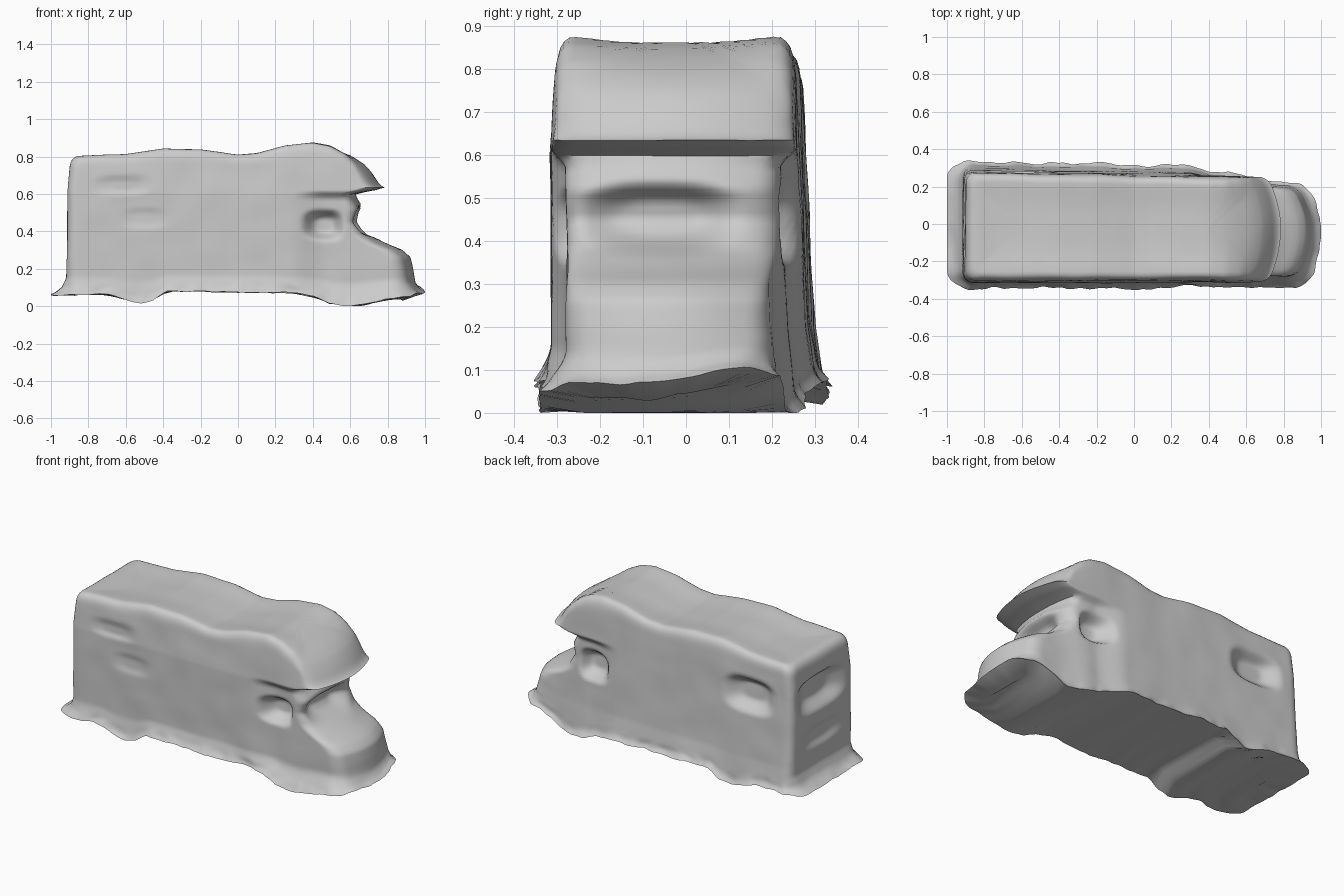
import bpy, bmesh, math
from mathutils import Vector, noise

if "Cube" in bpy.data.objects:
    bpy.data.objects.remove(bpy.data.objects["Cube"])


def lerp(table, x):
    # piecewise linear lookup in [(key, value), ...]
    if x <= table[0][0]:
        return table[0][1]
    for (a, va), (b, vb) in zip(table, table[1:]):
        if x <= b:
            return va + (vb - va) * (x - a) / (b - a)
    return table[-1][1]


def smooth(t):
    t = max(0.0, min(1.0, t))
    return t * t * (3 - 2 * t)


# outline limits by height
X_BACK = [(.06, -1.0), (.075, -.965), (.1, -.94), (.15, -.917), (.4, -.912), (.62, -.91), (.84, -.895)]
X_FRONT = [(.06, 1.0), (.09, .975), (.13, .95), (.2, .937), (.26, .922), (.30, .88), (.34, .785), (.38, .71),
           (.45, .66), (.52, .675), (.57, .64), (.598, .63), (.61, .68), (.622, .74), (.637, .785),
           (.70, .765), (.84, .72)]
Y_RIGHT = [(.06, -.34), (.08, -.328), (.15, -.312), (.6, -.314), (.84, -.298)]
Y_LEFT = [(.06, .335), (.08, .318), (.2, .302), (.5, .287), (.7, .28), (.84, .272)]
CORNER = [(.06, .11), (.15, .06), (.25, .05), (.84, .05)]
# lower edge and roof line by length
Z_LOW = [(-1, .06), (-.7, .065), (-.62, .04), (-.53, .02), (-.46, .03), (-.38, .08), (.3, .07),
         (.4, .05), (.5, .015), (.65, 0), (.97, .05), (1, .07)]
Z_ROOF = [(-.92, .79), (-.85, .805), (-.6, .815), (-.4, .845), (-.2, .84), (0, .812), (.1, .82),
          (.25, .86), (.4, .877), (.5, .86), (.6, .815), (.67, .765), (.72, .715), (.79, .645)]
# window hollows: side, centre along, centre height, half sizes, depth
DENTS = [("right", .47, .435, .13, .085, .07), ("left", .47, .44, .13, .095, .07),
         ("left", -.62, .57, .18, .11, .06), ("right", -.62, .65, .17, .06, .012),
         ("right", -.5, .47, .14, .06, .008),
         ("back", 0, .58, .25, .12, .06), ("back", 0, .32, .22, .07, .018),
         ("front", -.06, .455, .20, .09, .07)]
N_LONG, N_SHORT = 84, 26


def outline(x0, x1, y0, y1, r):
    # rounded rectangle sampled evenly along its sides
    pts = []
    for i in range(N_LONG):
        pts.append((x0 + (x1 - x0) * i / N_LONG, y0, "right"))
    for i in range(N_SHORT):
        pts.append((x1, y0 + (y1 - y0) * i / N_SHORT, "front"))
    for i in range(N_LONG):
        pts.append((x1 + (x0 - x1) * i / N_LONG, y1, "left"))
    for i in range(N_SHORT):
        pts.append((x0, y1 + (y0 - y1) * i / N_SHORT, "back"))
    out = []
    for x, y, side in pts:
        p = Vector((x, y))
        q = Vector((max(x0 + r, min(x1 - r, x)), max(y0 + r, min(y1 - r, y))))
        if (p - q).length > 1e-6:
            p = q + (p - q).normalized() * r
        out.append((p.x, p.y, side))
    return out


def ring(z, inset=0.0):
    y0, y1 = lerp(Y_RIGHT, z), lerp(Y_LEFT, z)
    x0, x1 = lerp(X_BACK, z) + inset, lerp(X_FRONT, z) - inset
    pts = []
    for x, y, side in outline(x0, x1, y0 + inset, y1 - inset, max(.004, lerp(CORNER, z) - inset * .3)):
        # left wall closes in toward the front, cab is narrower than the cabin
        cab = smooth((x - .28) / .2) * smooth((.62 - z) / .05)
        f = (y - y0) / (y1 - y0)
        y -= f * (.018 * (x + .9) + .04 * cab + .035 * cab * smooth((x - .5) / .4))
        y += (1 - f) * .035 * cab * smooth((z - .06) / .1)
        # bowed nose
        s = (f - .5) * 2
        bow = smooth((x - .4) / .4) * .07 * s * s
        # hollows
        w = Vector((0, 0))
        for sd, c, h, ra, rh, depth in DENTS:
            if sd == side:
                a = x if side in ("left", "right") else y
                d = (abs((a - c) / ra) ** 3 + abs((z - h) / rh) ** 3) ** (1 / 3)
                k = depth * smooth((1.05 - d) * 1.5)
                w += {"right": Vector((0, k)), "left": Vector((0, -k)),
                      "back": Vector((k, 0)), "front": Vector((-k, 0))}[sd]
        # lower edge and roof line
        if z > .635:
            zz = .635 + (z - .635) / .205 * (lerp(Z_ROOF, x) - .635)
            zz -= .014 * smooth(inset / .2)
        else:
            low = lerp(Z_LOW, x) + .04 * smooth((x - .75) / .15) * smooth(f * 2 - .8)
            zz = z + (low - .06) * (1 - smooth((z - .06) / .2))
        p = Vector((x - bow + w.x, y + w.y, zz))
        # uneven surface, rougher on the skirt
        skirt = smooth((.13 - z) / .07)
        n = noise.noise_vector(p * 6) * (.005 + .012 * skirt)
        n += noise.noise_vector(p * 17) * .012 * skirt
        p += Vector((n.x * .6, n.y, n.z * .5))
        p.x = max(-1, min(1, p.x))
        p.z = max(0, p.z)
        pts.append(p)
    return pts


bm = bmesh.new()
levels = [(.06, .12), (.06, 0)]
levels += [(.06 + .0135 * i, 0) for i in range(1, 40)]
levels += [(z, 0) for z in (.598, .604, .61, .616, .622, .63, .637, .645, .66, .68, .70, .72, .74, .76, .78)]
levels += [(.80, .002), (.818, .007), (.83, .016), (.838, .028), (.84, .045), (.84, .08),
           (.84, .12), (.84, .17), (.84, .22), (.84, .262)]
rings = [[bm.verts.new(p) for p in ring(z, i)] for z, i in levels]
n = len(rings[0])
for lo, hi in zip(rings, rings[1:]):
    for i in range(n):
        j = (i + 1) % n
        bm.faces.new((lo[i], lo[j], hi[j], hi[i]))


def bridge_cap(loop):
    # close a thin loop by strips between its two long sides
    right = loop[:N_LONG + 1]
    left = [loop[N_LONG + N_SHORT + i] for i in range(N_LONG + 1)][::-1]
    for i in range(N_LONG):
        bm.faces.new((right[i], right[i + 1], left[i + 1], left[i]))
    bm.faces.new(loop[N_LONG:N_LONG + N_SHORT + 1])
    bm.faces.new(loop[2 * N_LONG + N_SHORT:] + [loop[0]])


bridge_cap(rings[-1])   # roof
bridge_cap(rings[0])    # underside
bmesh.ops.recalc_face_normals(bm, faces=bm.faces)
mesh = bpy.data.meshes.new("camper_body")
bm.to_mesh(mesh)
bm.free()
body = bpy.data.objects.new("camper_body", mesh)
bpy.context.collection.objects.link(body)
bpy.context.view_layer.objects.active = body
body.select_set(True)
bpy.ops.object.shade_smooth_by_angle(angle=math.radians(50))
